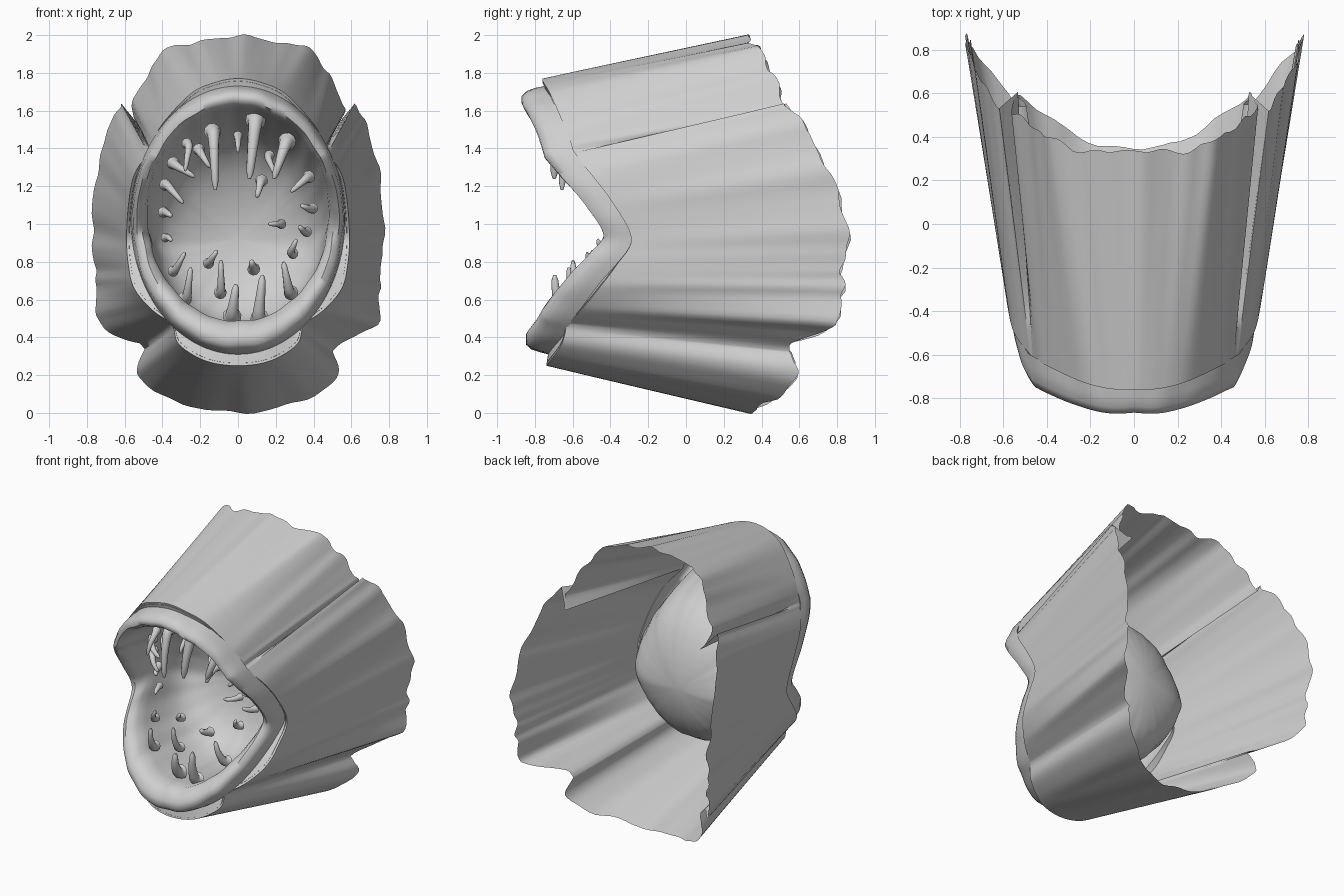
import bpy, bmesh, math, random
from mathutils import Vector as V

if "Cube" in bpy.data.objects:
    bpy.data.objects.remove(bpy.data.objects["Cube"])

random.seed(4)
grey = bpy.data.materials.new("plain grey")
grey.diffuse_color = (0.62, 0.62, 0.62, 1)
grey.use_nodes = True
grey.node_tree.nodes["Principled BSDF"].inputs["Base Color"].default_value = grey.diffuse_color
CENTRE_Z = 1.02


def finish(bm, name, angle):
    me = bpy.data.meshes.new(name)
    bm.to_mesh(me)
    bm.free()
    ob = bpy.data.objects.new(name, me)
    bpy.context.collection.objects.link(ob)
    me.materials.append(grey)
    bpy.ops.object.select_all(action='DESELECT')
    ob.select_set(True)
    bpy.context.view_layer.objects.active = ob
    bpy.ops.object.shade_smooth_by_angle(angle=math.radians(angle))
    return ob


def spline(pts, per):
    """Open Catmull-Rom curve through the points."""
    pts = [V(p) for p in pts]
    n, out = len(pts), []

    def get(i):
        return pts[max(0, min(n - 1, i))]
    for i in range(n - 1):
        a, b, c, d = get(i - 1), get(i), get(i + 1), get(i + 2)
        for k in range(per):
            t = k / per
            out.append(0.5 * (2 * b + (c - a) * t + (2 * a - 5 * b + 4 * c - d) * t * t
                              + (3 * b - a - 3 * c + d) * t ** 3))
    out.append(pts[-1].copy())
    return out


def skin(rows, bm):
    """Quads between successive closed rows of points."""
    vs = [[bm.verts.new(p) for p in r] for r in rows]
    n = len(vs[0])
    for a, b in zip(vs, vs[1:]):
        for i in range(n):
            j = (i + 1) % n
            bm.faces.new((a[i], a[j], b[j], b[i]))
    return vs


def flip(pts):
    return [(-x, y, z) for x, y, z in pts]


# Edges of the skin sheets, right half, running from top to bottom
top_f = [(0, -.76, 1.77), (.12, -.755, 1.75), (.25, -.72, 1.69), (.40, -.65, 1.53),
         (.45, -.62, 1.43), (.465, -.61, 1.39)]
top_b = [(0, .34, 2.0), (.20, .33, 1.965), (.38, .39, 1.93), (.48, .46, 1.79),
         (.565, .53, 1.62), (.53, .60, 1.53)]
side_f = [(.475, -.60, 1.375), (.55, -.50, 1.26), (.58, -.38, 1.10), (.59, -.29, .92),
          (.58, -.37, .78), (.55, -.46, .66), (.46, -.55, .55), (.345, -.63, .47)]
side_b = [(.62, .53, 1.64), (.69, .64, 1.50), (.75, .76, 1.26), (.775, .86, .98),
          (.76, .83, .78), (.75, .83, .64), (.735, .79, .47), (.53, .55, .36)]
low_f = [(.34, -.635, .45), (.31, -.66, .36), (.17, -.72, .275), (0, -.74, .25)]
low_b = [(.50, .54, .33), (.525, .59, .18), (.29, .42, .045), (0, .34, .0)]


def full_ring(top, side, low):
    """Closed edge: upper sheet, right sheet, lower sheet, left sheet."""
    return (spline(flip(top[:0:-1]) + top, 7) + spline(side, 7)
            + spline(low + flip(low[-2::-1]), 7) + spline(flip(side[::-1]), 7))


front = full_ring(top_f, side_f, low_f)
back = full_ring(top_b, side_b, low_b)
n = len(front)

# Long folds and a ragged rear edge
fold, jag = [], []
for i in range(n):
    a = 2 * math.pi * i / n
    fold.append(.0045 * (math.sin(23 * a + 1) + math.sin(31 * a) + .5 * math.sin(53 * a + 2)))
    jag.append(.008 * (math.sin(23 * a) + math.sin(37 * a + 2)) + random.uniform(-.003, .003))


def sheet(t, thick):
    row = []
    for i in range(n):
        c = front[i].lerp(back[i], t)
        out = V((c.x, 0, c.z - CENTRE_Z)).normalized()
        c += out * (fold[i] * t ** .7 - thick * (1 - t) - .002 * t)
        c.y += jag[i] * t ** 4
        row.append(c)
    return row


def lip(a, cz, b, dy, depth=0.0, rough=0.0):
    """Oval row following the depth of the skin edge, sinking toward the throat."""
    row = []
    for i, p in enumerate(front):
        ang = math.atan2((p.z - CENTRE_Z) / .76, p.x / .59)
        s = 1 + rough * (math.sin(9 * ang) + math.sin(14 * ang + 1) + math.sin(23 * ang + 2))
        push = dy * (.78 + .3 * abs(math.cos(ang)))
        y = (p.y + push) * (1 - depth) + .10 * depth
        row.append(V((a * s * math.cos(ang), y, cz + b * s * math.sin(ang))))
    return row


# Rows from the inner skin, round the rear edge, along the outside, over the lip, into the throat
rows = [sheet(k / 10, .014) for k in range(11)]
rows += [sheet(k / 10, 0) for k in range(9, -1, -1)]
rows += [lip(.566, 1.02, .71, .012), lip(.562, 1.02, .70, -.045, 0, .002),
         lip(.555, 1.02, .685, -.10, 0, .003), lip(.535, 1.02, .66, -.135, 0, .003),
         lip(.51, 1.03, .62, -.135, 0, .003), lip(.49, 1.04, .585, -.09, 0, .003),
         lip(.48, 1.05, .565, -.04, 0, .003)]
for s, d in ((1, .08), (.985, .25), (.965, .42), (.93, .58), (.86, .72), (.75, .82),
             (.60, .895), (.43, .945), (.26, .98), (.12, .995), (.04, 1.0)):
    rows.append(lip(.475 * s, 1.05 - .13 * d, .56 * s, 0, d, .004 * s))
bm = bmesh.new()
vs = skin(rows, bm)
bm.faces.new(vs[-1])
bm.normal_update()
# Turn the whole surface so the outer sheet faces outward
test = next(f for f in vs[14][14].link_faces)
if test.normal.z < 0:
    bmesh.ops.reverse_faces(bm, faces=bm.faces)
finish(bm, "skin_lip_and_throat", 60)

# Teeth: root x, root z, tip x, tip z, root radius
teeth = [(-.13, 1.47, -.12, 1.18, .046), (.09, 1.53, .06, 1.24, .055), (.25, 1.42, .19, 1.24, .048),
         (0, 1.45, 0, 1.38, .026), (-.20, 1.38, -.15, 1.30, .033), (-.26, 1.41, -.28, 1.28, .03),
         (-.33, 1.31, -.23, 1.25, .035), (-.37, 1.20, -.29, 1.11, .033), (-.38, 1.06, -.35, 1.04, .03),
         (-.37, .93, -.35, .91, .025), (.16, 1.35, .20, 1.25, .028), (.12, 1.22, .10, 1.14, .034),
         (.36, 1.24, .28, 1.17, .034), (.38, 1.08, .33, 1.10, .03), (.35, .96, .32, .99, .028),
         (.22, 1.00, .16, 1.00, .027), (-.33, .76, -.28, .85, .03), (-.27, .62, -.25, .77, .038),
         (-.15, .80, -.11, .86, .03), (-.09, .65, -.09, .81, .034), (-.03, .53, -.01, .68, .05),
         (.11, .52, .13, .73, .05), (.27, .65, .24, .80, .04), (.28, .85, .31, .92, .03),
         (.08, .77, .07, .81, .034)]


def tooth_y(z):
    return -.34 - (.26 if z > 1 else .29) * (abs(z - 1) / .46) ** 1.2


bm = bmesh.new()
for x, z, tx, tz, r in teeth:
    tip = V((tx, tooth_y(z) - .05, tz))
    root = V((x, tooth_y(z), z))
    base = V((x * 1.04, root.y + .04, 1 + (z - 1) * 1.04))
    path = spline([base, root, root.lerp(tip, .5) + V((0, -.015, 0)), tip], 3)
    rows = []
    for k, c in enumerate(path):
        t = k / (len(path) - 1)
        axis = (path[min(k + 1, len(path) - 1)] - path[max(k - 1, 0)]).normalized()
        u = axis.orthogonal().normalized() if k == 0 else (u - axis * u.dot(axis)).normalized()
        w = axis.cross(u)
        rad = r * (1 - .68 * t ** .7) * (1 if t < 1 else .5)
        rows.append([c + (u * math.cos(q) + w * math.sin(q)) * rad
                     for q in (2 * math.pi * i / 10 for i in range(10))])
    vs = skin(rows, bm)
    bm.faces.new(vs[0][::-1])
    bm.faces.new(vs[-1])
bmesh.ops.recalc_face_normals(bm, faces=bm.faces)
finish(bm, "teeth", 60)
